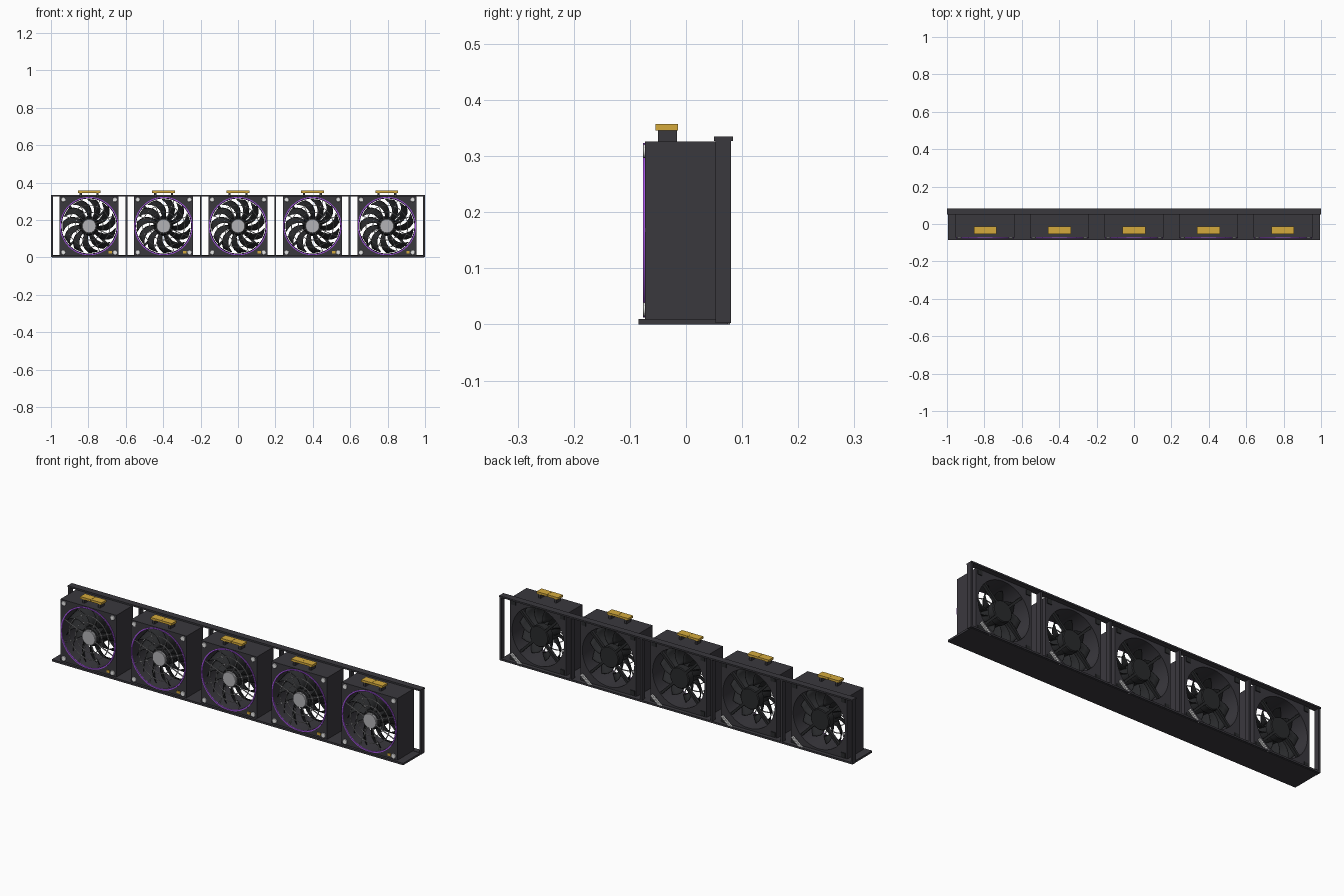
import bpy, bmesh, math
from mathutils import Matrix, Vector

if "Cube" in bpy.data.objects:
    bpy.data.objects.remove(bpy.data.objects["Cube"])


def material(name, rgb):
    m = bpy.data.materials.new(name)
    m.use_nodes = True
    m.diffuse_color = (*rgb, 1)
    m.node_tree.nodes["Principled BSDF"].inputs["Base Color"].default_value = (*rgb, 1)
    return m


CASE = material("charcoal", (0.042, 0.04, 0.048))
BLACK = material("black plastic", (0.022, 0.023, 0.025))
STEEL = material("steel grey", (0.45, 0.45, 0.47))
SILVER = material("light silver", (0.85, 0.85, 0.85))
PURPLE = material("purple light", (0.38, 0.09, 0.78))
GOLD = material("gold", (0.66, 0.4, 0.045))

PITCH, HALF, MID = 0.398, 0.158, 0.168
FANS = [PITCH * i for i in range(-2, 3)]


def box(bm, lo, hi, turn=None):
    """Add an axis-aligned box, optionally turned about the fan axis."""
    lo, hi = Vector(lo), Vector(hi)
    m = Matrix.Translation((lo + hi) / 2) @ Matrix.Diagonal((*(hi - lo), 1))
    if turn is not None:
        m = Matrix.Rotation(turn, 4, 'Y') @ m
    bmesh.ops.create_cube(bm, size=1, matrix=m)


def lathe(bm, profile, n=48, closed=False):
    """Revolve (radius, y, square) loops about the y axis."""
    loops = []
    for r, y, square in profile:
        loop = []
        for i in range(n):
            c, s = math.cos(math.tau * i / n), math.sin(math.tau * i / n)
            k = r / max(abs(c), abs(s)) if square else r
            loop.append(bm.verts.new((k * c, y, k * s)))
        loops.append(loop)
    pairs = list(zip(loops, loops[1:]))
    if closed:
        pairs.append((loops[-1], loops[0]))
    else:
        bm.faces.new(loops[0])
        bm.faces.new(loops[-1])
    for a, b in pairs:
        for i in range(n):
            j = (i + 1) % n
            bm.faces.new((a[i], a[j], b[j], b[i]))


def ring(bm, r0, r1, y0, y1):
    lathe(bm, [(r0, y0, 0), (r1, y0, 0), (r1, y1, 0), (r0, y1, 0)], 64, True)


def finish(bm, name, mat, places=((0, 0, 0),), smooth=True):
    """Turn a bmesh into one object per place, sharing the mesh."""
    bmesh.ops.recalc_face_normals(bm, faces=bm.faces)
    me = bpy.data.meshes.new(name)
    bm.to_mesh(me)
    bm.free()
    me.materials.append(mat)
    if smooth:
        me.shade_smooth()
        me.set_sharp_from_angle(angle=math.radians(35))
    obs = []
    for p in places:
        ob = bpy.data.objects.new(name, me)
        ob.location = p
        bpy.context.collection.objects.link(ob)
        obs.append(ob)
    return obs


CENTRES = [(x, 0, MID) for x in FANS]
CORNERS = [(sx * 0.138, sz * 0.141) for sx in (-1, 1) for sz in (-1, 1)]

# Base tray and rear rack frame
bm = bmesh.new()
box(bm, (-0.995, -0.085, 0), (0.995, 0.075, 0.01))
finish(bm, "base_tray", CASE, smooth=False)

bm = bmesh.new()
box(bm, (-1, 0.05, 0.327), (1, 0.084, 0.335))
box(bm, (-0.995, 0.053, 0.003), (0.995, 0.08, 0.012))
finish(bm, "frame_rails", CASE, smooth=False)

bm = bmesh.new()
for i in range(6):
    x = (i - 2.5) * PITCH
    box(bm, (x - 0.005, 0.053, 0.003), (x + 0.005, 0.08, 0.33))
finish(bm, "frame_posts", CASE, smooth=False)

# Square fan housing with a round bore
bm = bmesh.new()
lathe(bm, [(0.149, -0.073, 0), (HALF, -0.073, 1), (HALF, 0.06, 1), (0.147, 0.06, 0)], 64, True)
finish(bm, "fan_housing", CASE, CENTRES)

# Light ring around the intake
bm = bmesh.new()
ring(bm, 0.149, 0.1555, -0.077, -0.07)
finish(bm, "light_ring", PURPLE, CENTRES)

# Swept impeller blades
bm = bmesh.new()
BLADES, NR, NV = 11, 6, 4
for k in range(BLADES):
    grid = []
    for i in range(NR + 1):
        t = i / NR
        r = 0.045 + 0.098 * t
        row = []
        for j in range(NV + 1):
            v = j / NV
            a = math.tau * k / BLADES + 0.5 * t * t - 0.37 * v
            row.append(bm.verts.new((r * math.cos(a), -0.05 + 0.055 * v, r * math.sin(a))))
        grid.append(row)
    for i in range(NR):
        for j in range(NV):
            bm.faces.new((grid[i][j], grid[i + 1][j], grid[i + 1][j + 1], grid[i][j + 1]))
for ob in finish(bm, "impeller_blades", BLACK, CENTRES):
    mod = ob.modifiers.new("thickness", 'SOLIDIFY')
    mod.thickness = 0.002
    mod.offset = 0

# Rotor hub, rear motor and its struts
bm = bmesh.new()
lathe(bm, [(0.043, -0.058, 0), (0.048, -0.052, 0), (0.048, 0.01, 0)])
lathe(bm, [(0.054, 0.015, 0), (0.054, 0.05, 0), (0.05, 0.054, 0)])
for q in range(4):
    box(bm, (0.045, 0.038, -0.006), (0.15, 0.054, 0.006), math.pi / 4 + q * math.pi / 2)
finish(bm, "motor_and_struts", BLACK, CENTRES)

# Finger grille: rings, spokes
bm = bmesh.new()
for r in (0.075, 0.112):
    ring(bm, r - 0.002, r + 0.002, -0.071, -0.067)
for q in range(8):
    box(bm, (0.035, -0.071, -0.002), (0.15, -0.067, 0.002), (q + 0.5) * math.pi / 4)
finish(bm, "finger_grille", STEEL, CENTRES)

# Grille centre cap
bm = bmesh.new()
lathe(bm, [(0.036, -0.073, 0), (0.038, -0.071, 0), (0.038, -0.062, 0)])
finish(bm, "centre_cap", STEEL, CENTRES)

# Front screws and rear corner pads
bm = bmesh.new()
for x, z in CORNERS:
    n0 = len(bm.verts)
    lathe(bm, [(0.011, -0.077, 0), (0.012, -0.076, 0), (0.012, -0.07, 0)], 16)
    bm.verts.ensure_lookup_table()
    bmesh.ops.translate(bm, vec=(x, 0, z), verts=bm.verts[n0:])
finish(bm, "front_screws", SILVER, CENTRES)

bm = bmesh.new()
for x, z in CORNERS:
    box(bm, (x - 0.012, 0.055, z - 0.012), (x + 0.012, 0.064, z + 0.012))
finish(bm, "rear_corner_pads", BLACK, CENTRES, smooth=False)

# Small connector on the lower front corner
bm = bmesh.new()
box(bm, (0.104, -0.077, -0.146), (0.122, -0.07, -0.134))
finish(bm, "front_connector", GOLD, CENTRES, smooth=False)

# Ribbon of wires across the rear lower corner
bm = bmesh.new()
for k in range(3):
    r = 0.174 + 0.005 * k
    box(bm, (r, 0.07, -0.036), (r + 0.004, 0.078, 0.036), 0.88)
finish(bm, "rear_wires", SILVER, CENTRES, smooth=False)

# Top handle: two dark stems under a split gold grip
TOPS = [(x, -0.034, 0.326) for x in FANS]
bm = bmesh.new()
for s in (-1, 1):
    box(bm, (s * 0.045 - 0.006, -0.016, 0), (s * 0.045 + 0.006, 0.018, 0.021))
finish(bm, "handle_stems", CASE, TOPS, smooth=False)

bm = bmesh.new()
for s in (-1, 1):
    box(bm, (s * 0.0305 - 0.03, -0.02, 0.02), (s * 0.0305 + 0.03, 0.02, 0.031))
finish(bm, "handle_grip", GOLD, TOPS, smooth=False)
